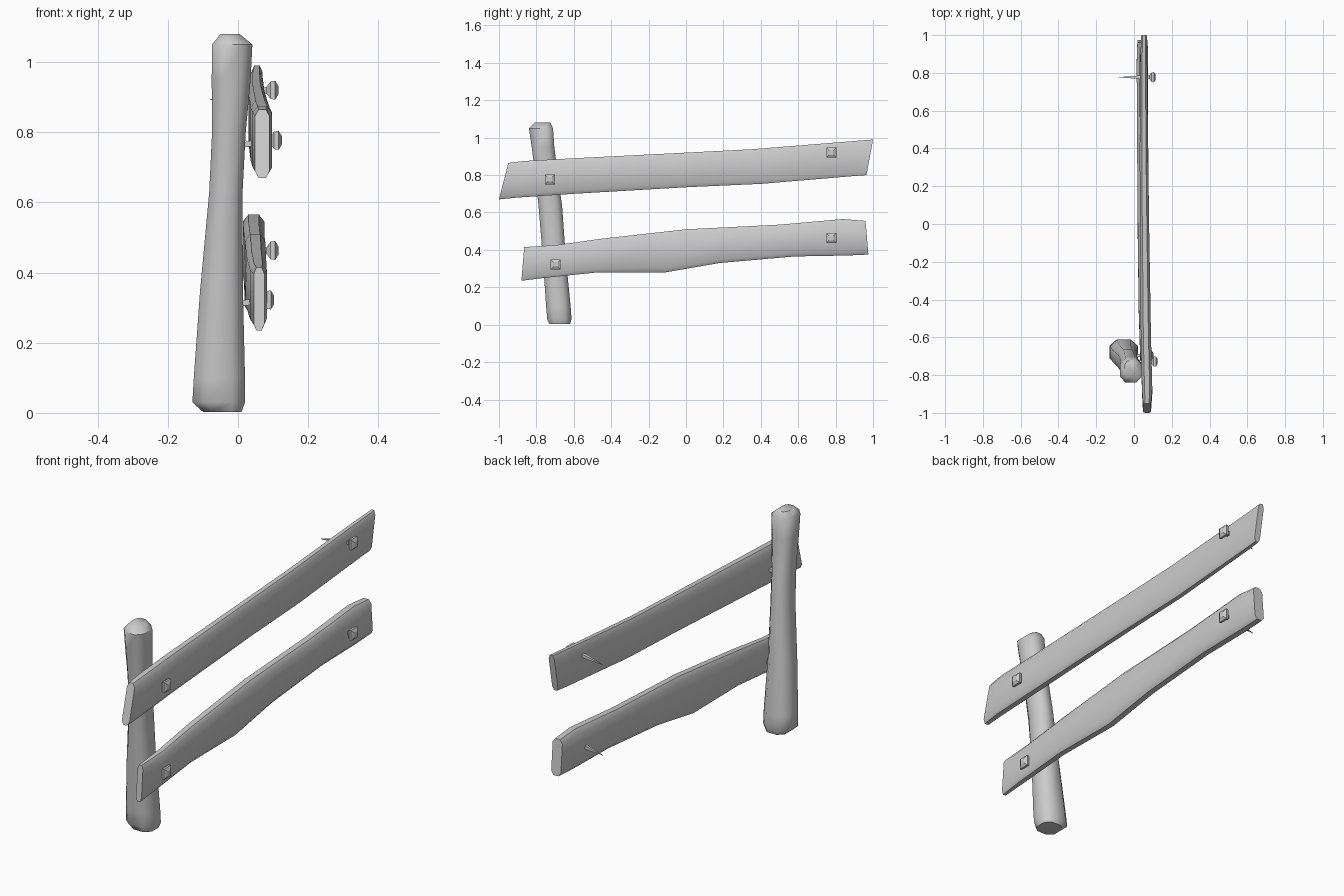
import bpy, bmesh, math
from mathutils import Vector

cube = bpy.data.objects.get("Cube")
if cube:
    bpy.data.objects.remove(cube, do_unlink=True)

grey = bpy.data.materials.new("weathered grey")
grey.use_nodes = True
grey.diffuse_color = (0.6, 0.6, 0.6, 1)
grey.node_tree.nodes["Principled BSDF"].inputs["Base Color"].default_value = (0.6, 0.6, 0.6, 1)


def loft(name, rings, angle):
    """Skin a row of rings with equal point counts and close both ends."""
    bm = bmesh.new()
    loops = [[bm.verts.new(p) for p in ring] for ring in rings]
    n = len(loops[0])
    for a, b in zip(loops, loops[1:]):
        for i in range(n):
            j = (i + 1) % n
            bm.faces.new((a[i], a[j], b[j], b[i]))
    bm.faces.new(loops[0][::-1])
    bm.faces.new(loops[-1])
    bmesh.ops.recalc_face_normals(bm, faces=bm.faces)
    mesh = bpy.data.meshes.new(name)
    bm.to_mesh(mesh)
    bm.free()
    mesh.materials.append(grey)
    obj = bpy.data.objects.new(name, mesh)
    bpy.context.collection.objects.link(obj)
    bpy.ops.object.select_all(action='DESELECT')
    obj.select_set(True)
    bpy.context.view_layer.objects.active = obj
    bpy.ops.object.shade_smooth_by_angle(angle=math.radians(angle))
    return obj


def chamfered(cu, cv):
    """Unit square outline with cut corners."""
    return [(0, cv), (cu, 0), (1 - cu, 0), (1, cv),
            (1, 1 - cv), (1 - cu, 1), (cu, 1), (0, 1 - cv)]


def plank(name, stations):
    # station: bottom y, bottom z, top y, top z, inner x, outer x
    rings = []
    for yb, zb, yt, zt, x0, x1 in stations:
        rings.append([(x0 + (x1 - x0) * u, yb + (yt - yb) * v, zb + (zt - zb) * v)
                      for u, v in chamfered(0.25, 0.1)])
    return loft(name, rings, 50)


# Rails
plank("upper_rail", [
    (-1.0, .67, -.95, .865, .048, .09),
    (-.9, .68, -.87, .875, .042, .097),
    (-.6, .70, -.6, .89, .036, .09),
    (0, .735, 0, .92, .032, .08),
    (.4, .753, .35, .938, .03, .075),
    (.9, .795, .85, .978, .033, .07),
    (.965, .80, 1.0, .99, .038, .07)])
plank("lower_rail", [
    (-.88, .235, -.865, .415, .045, .075),
    (-.76, .25, -.7, .425, .034, .082),
    (-.47, .28, -.45, .46, .025, .08),
    (-.11, .28, 0, .51, .02, .078),
    (.18, .33, .2, .52, .018, .076),
    (.58, .365, .5, .535, .016, .075),
    (.86, .37, .84, .565, .014, .075),
    (.975, .375, .96, .555, .018, .072)])

# Post, leaning slightly: left x, right x, front y, back y, height
post_levels = [
    (-.10, .01, -.73, -.62, .003),
    (-.13, .02, -.742, -.612, .03),
    (-.126, .02, -.748, -.617, .1),
    (-.108, .014, -.765, -.642, .35),
    (-.082, .013, -.788, -.662, .63),
    (-.074, .022, -.806, -.685, .8),
    (-.075, .036, -.825, -.704, .95),
    (-.074, .041, -.84, -.711, 1.05),
    (-.05, .005, -.81, -.725, 1.08)]
loft("post", [[(x0 + (x1 - x0) * u, y0 + (y1 - y0) * v, z)
               for u, v in chamfered(.25, .25)]
              for x0, x1, y0, y1, z in post_levels], 50)


# Square-headed nails with a tapering shaft
def nail(name, x, y, z):
    profile = [(0, .012), (-.009, .027), (-.022, .025), (-.034, .009),
               (-.1, .008), (-.195, .0008)]
    rings = []
    for dx, r in profile:
        sag = .027 * max(0, -dx - .034) / .16
        rings.append([(x + dx, y + r * su, z - sag + r * sv)
                      for su, sv in ((-1, -1), (1, -1), (1, 1), (-1, 1))])
    return loft(name, rings, 30)


nail("upper_front_nail", .125, -.728, .777)
nail("upper_back_nail", .115, .777, .92)
nail("lower_front_nail", .103, -.697, .322)
nail("lower_back_nail", .115, .777, .463)
